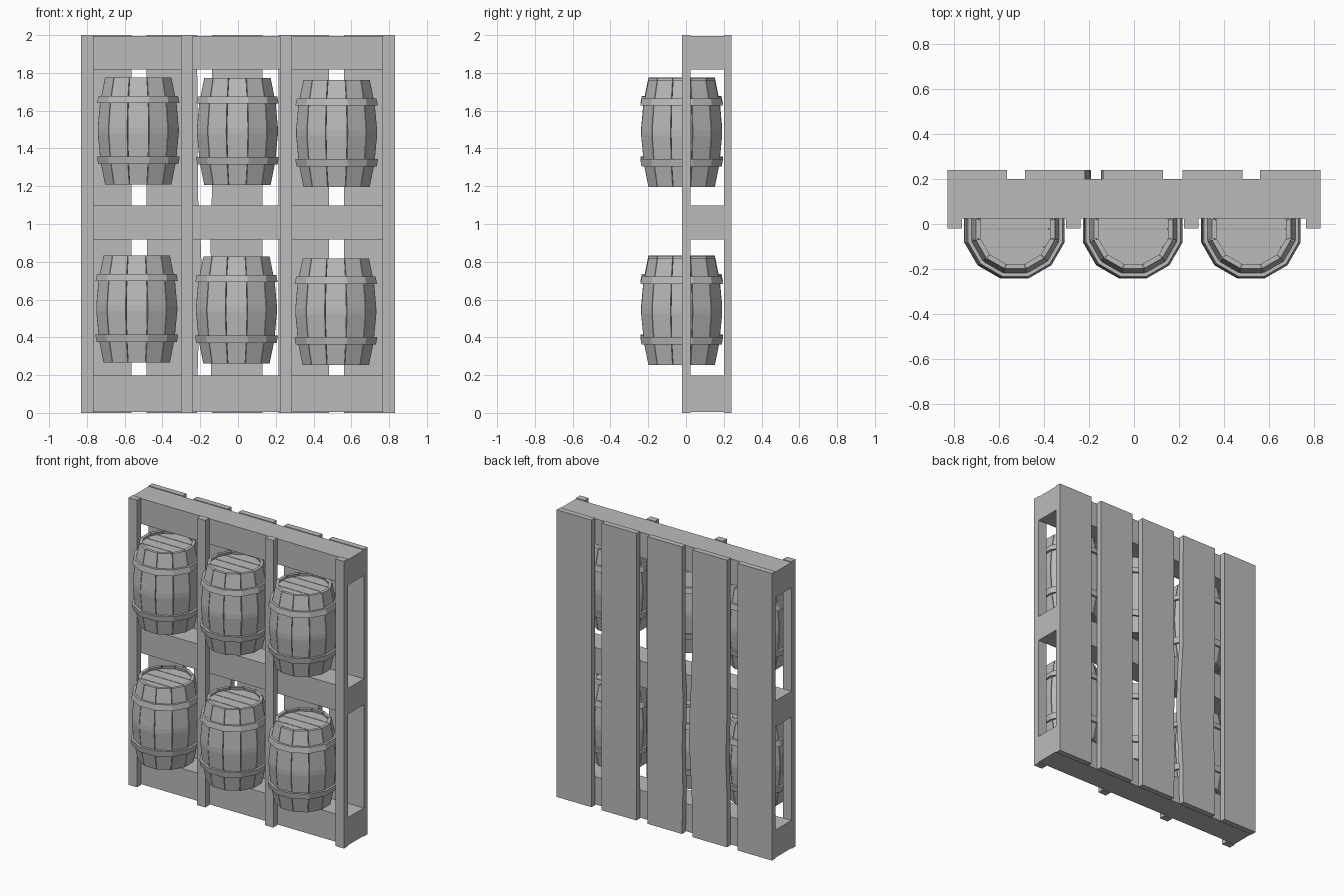
import bpy, bmesh, math
from mathutils import Vector

if "Cube" in bpy.data.objects:
    bpy.data.objects.remove(bpy.data.objects["Cube"])

grey = bpy.data.materials.new("plain_grey")
grey.diffuse_color = (0.5, 0.5, 0.5, 1)
grey.use_nodes = True
grey.node_tree.nodes["Principled BSDF"].inputs["Base Color"].default_value = grey.diffuse_color


def finish(name, bm):
    bmesh.ops.recalc_face_normals(bm, faces=bm.faces)
    me = bpy.data.meshes.new(name)
    bm.to_mesh(me)
    bm.free()
    me.materials.append(grey)
    ob = bpy.data.objects.new(name, me)
    bpy.context.collection.objects.link(ob)
    return ob


def board(name, outline, y0, y1):
    """Outline in x,z extruded along y."""
    bm = bmesh.new()
    face = bm.faces.new([bm.verts.new((x, y0, z)) for x, z in outline])
    ext = bmesh.ops.extrude_face_region(bm, geom=[face])
    new = [v for v in ext["geom"] if isinstance(v, bmesh.types.BMVert)]
    bmesh.ops.translate(bm, verts=new, vec=(0, y1 - y0, 0))
    return finish(name, bm)


def box(name, x0, x1, y0, y1, z0, z1):
    return board(name, [(x0, z0), (x1, z0), (x1, z1), (x0, z1)], y0, y1)


# Pallet: crossbars, front slats, back planks
for z0, z1 in ((0.005, 0.198), (0.918, 1.098), (1.818, 1.995)):
    box("crossbar", -0.83, 0.83, 0.025, 0.2, z0, z1)
for x0, x1 in ((-0.83, -0.765), (-0.302, -0.238), (0.222, 0.286), (0.765, 0.83)):
    box("front_slat", x0, x1, -0.02, 0.025, 0, 2)
for x0, x1 in ((-0.83, -0.565), (0.215, 0.482), (0.56, 0.83)):
    box("back_plank", x0, x1, 0.2, 0.24, 0, 2)
# two planks with worn, wavy edges
board("worn_plank", [(-0.485, 0), (-0.217, 0), (-0.212, 0.3), (-0.192, 0.65),
                     (-0.195, 0.85), (-0.212, 1.15), (-0.217, 2), (-0.485, 2),
                     (-0.483, 0.9), (-0.475, 0.6), (-0.484, 0.35)], 0.2, 0.24)
board("middle_plank", [(-0.137, 0), (0.13, 0), (0.13, 2), (-0.137, 2), (-0.137, 1.2),
                       (-0.146, 0.9), (-0.138, 0.6), (-0.144, 0.3)], 0.2, 0.24)

# Barrel: radius (circumscribed) over height
SIDES = 12
HEIGHT = 0.565
PROFILE = [(0.182, 0), (0.205, 0.11), (0.210, 0.15), (0.222, 0.27),
           (0.222, 0.30), (0.210, 0.43), (0.205, 0.455), (0.182, HEIGHT)]
THICK = 0.022


def polar(r, a, z):
    return Vector((r * math.cos(a), r * math.sin(a), z))


def staves():
    """Curved boards around the barrel, with narrow gaps."""
    bm = bmesh.new()
    step = 2 * math.pi / SIDES
    for i in range(SIDES):
        a = (i - 0.5) * step
        rings = []
        for r, z in PROFILE:
            p, q = polar(r, a, z), polar(r, a + step, z)
            gap = (q - p) * 0.018
            p, q = p + gap, q - gap
            k = (r - THICK) / r
            pi, qi = Vector((p.x * k, p.y * k, z)), Vector((q.x * k, q.y * k, z))
            rings.append([bm.verts.new(v) for v in (p, q, qi, pi)])
        for lo, hi in zip(rings, rings[1:]):
            for j in range(4):
                bm.faces.new((lo[j], lo[(j + 1) % 4], hi[(j + 1) % 4], hi[j]))
        bm.faces.new(rings[0])
        bm.faces.new(rings[-1])
    return finish("barrel_staves", bm)


def hoop(section):
    """Closed r,z section swept around the barrel."""
    bm = bmesh.new()
    rings = [[bm.verts.new(polar(r, (i - 0.5) * 2 * math.pi / SIDES, z)) for r, z in section]
             for i in range(SIDES)]
    n = len(section)
    for i in range(SIDES):
        a, b = rings[i], rings[(i + 1) % SIDES]
        for j in range(n):
            bm.faces.new((a[j], b[j], b[(j + 1) % n], a[(j + 1) % n]))
    return finish("barrel_hoop", bm)


def lid_board(name, r, z0, z1, y0, y1):
    """Strip of a flat twelve-sided disc."""
    bm = bmesh.new()
    bmesh.ops.create_circle(bm, cap_ends=True, segments=SIDES, radius=r)
    for v in bm.verts:
        v.co = polar(r, (v.index - 0.5) * 2 * math.pi / SIDES, z0)
    for co, no in (((0, y0, 0), (0, -1, 0)), ((0, y1, 0), (0, 1, 0))):
        bmesh.ops.bisect_plane(bm, geom=bm.verts[:] + bm.edges[:] + bm.faces[:],
                               plane_co=co, plane_no=no, clear_outer=True)
    ext = bmesh.ops.extrude_face_region(bm, geom=bm.faces[:])
    new = [v for v in ext["geom"] if isinstance(v, bmesh.types.BMVert)]
    bmesh.ops.translate(bm, verts=new, vec=(0, 0, z1 - z0))
    return finish(name, bm)


parts = [staves()]
parts.append(hoop([(0.207, 0.108), (0.220, 0.108), (0.227, 0.148), (0.208, 0.148)]))
parts.append(hoop([(0.208, 0.43), (0.226, 0.43), (0.218, 0.468), (0.198, 0.468)]))
for name, z0, z1, r in (("barrel_bottom", 0.012, 0.024, 0.164),
                        ("barrel_lid", HEIGHT - 0.03, HEIGHT - 0.018, 0.165)):
    for k in range(4):
        parts.append(lid_board(name, r, z0, z1, -0.16 + 0.08 * k + 0.002,
                               -0.08 + 0.08 * k - 0.002))

# Six barrels on two rows, sharing the same part meshes
SPOTS = [(-0.528, 1.21), (-0.003, 1.207), (0.522, 1.197),
         (-0.536, 0.267), (-0.008, 0.262), (0.518, 0.253)]
for n, (x, z) in enumerate(SPOTS):
    for part in parts:
        ob = part
        if n < len(SPOTS) - 1:
            ob = part.copy()
            bpy.context.collection.objects.link(ob)
        ob.location = (x, -0.023, z)
